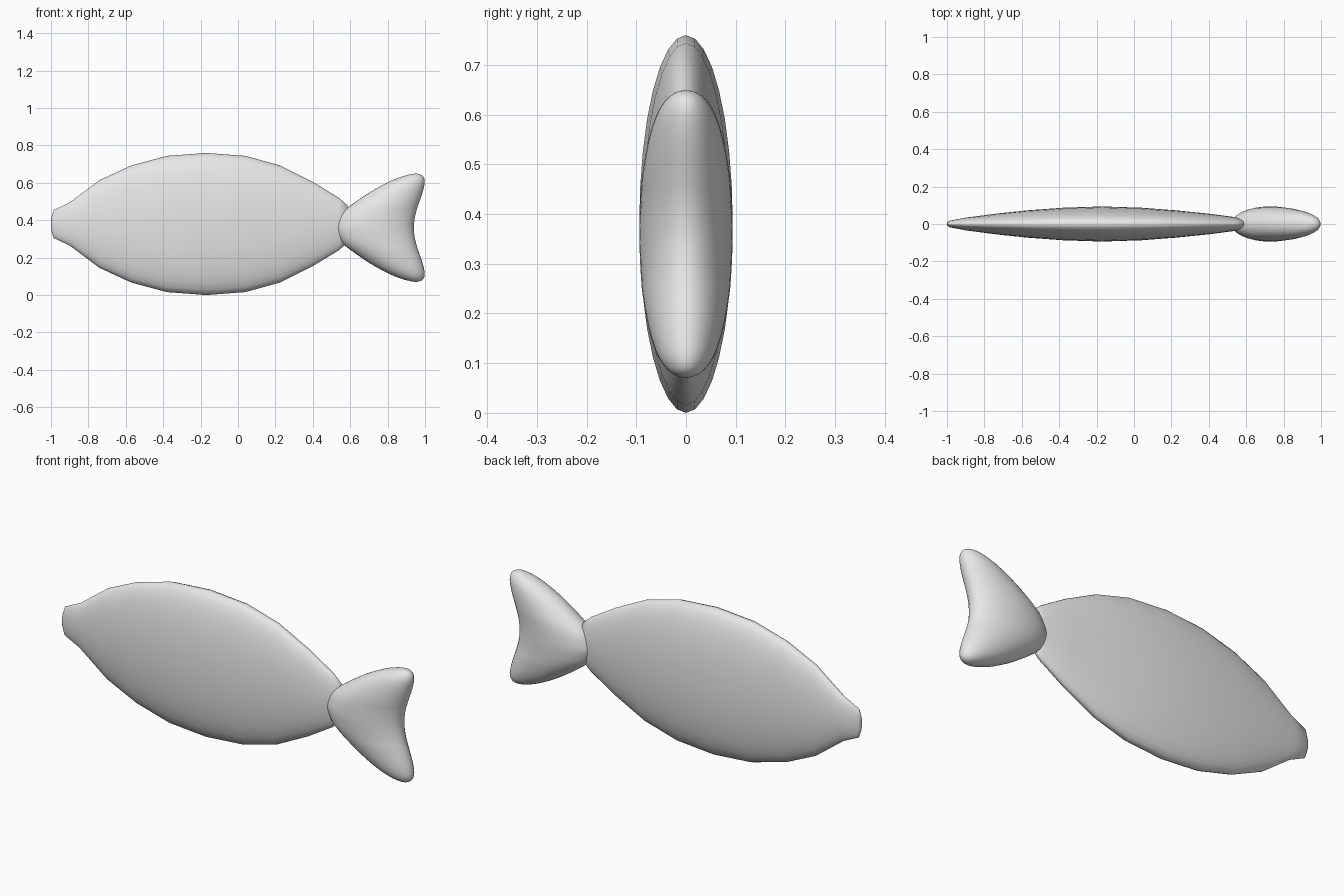
import bpy
import math

cube = bpy.data.objects.get("Cube")
if cube:
    bpy.data.objects.remove(cube, do_unlink=True)

# One plain grey for the whole fish
grey = bpy.data.materials.new("plain grey")
grey.use_nodes = True
grey.diffuse_color = (0.8, 0.8, 0.8, 1)
grey.node_tree.nodes["Principled BSDF"].inputs["Base Color"].default_value = (0.8, 0.8, 0.8, 1)


def loft(name, rings, place, sides=32):
    """Skin elliptical rings; the first and last entries are single pole points."""
    verts = [place(rings[0], 0)]
    for ring in rings[1:-1]:
        verts += [place(ring, math.tau * i / sides) for i in range(sides)]
    verts.append(place(rings[-1], 0))
    last = len(verts) - 1
    count = len(rings) - 2
    faces = []
    for i in range(sides):
        j = (i + 1) % sides
        faces.append((0, 1 + j, 1 + i))
        for r in range(count - 1):
            a = 1 + r * sides
            b = a + sides
            faces.append((a + i, a + j, b + j, b + i))
        end = 1 + (count - 1) * sides
        faces.append((end + i, end + j, last))
    mesh = bpy.data.meshes.new(name)
    mesh.from_pydata(verts, [], faces)
    mesh.validate()
    obj = bpy.data.objects.new(name, mesh)
    bpy.context.collection.objects.link(obj)
    mesh.materials.append(grey)
    bpy.ops.object.select_all(action="DESELECT")
    obj.select_set(True)
    bpy.context.view_layer.objects.active = obj
    bpy.ops.object.mode_set(mode="EDIT")
    bpy.ops.mesh.select_all(action="SELECT")
    bpy.ops.mesh.normals_make_consistent(inside=False)
    bpy.ops.object.mode_set(mode="OBJECT")
    bpy.ops.object.shade_smooth()
    return obj


def smooth_path(points, steps=4):
    """Catmull-Rom sampling through the given stations."""
    out = []
    for k in range(len(points) - 1):
        p0, p1 = points[max(k - 1, 0)], points[k]
        p2, p3 = points[k + 1], points[min(k + 2, len(points) - 1)]
        for s in range(steps):
            t = s / steps
            out.append(tuple(
                0.5 * (2 * b + (c - a) * t + (2 * a - 5 * b + 4 * c - d) * t * t
                       + (3 * b - a - 3 * c + d) * t ** 3)
                for a, b, c, d in zip(p0, p1, p2, p3)))
    return out + [points[-1]]


# Body: stations along the length (x, half height, half width)
body = [(-1, 0, 0), (-0.998, 0.04, 0.009), (-0.985, 0.075, 0.018), (-0.9, 0.115, 0.034),
        (-0.74, 0.235, 0.055), (-0.57, 0.313, 0.073), (-0.38, 0.364, 0.087),
        (-0.17, 0.38, 0.094), (0.04, 0.364, 0.087), (0.225, 0.313, 0.073),
        (0.4, 0.225, 0.055), (0.54, 0.14, 0.037), (0.585, 0.1, 0.025), (0.6, 0, 0)]
loft("body", body,
     lambda r, a: (r[0], r[2] * math.sin(a), 0.38 + r[1] * math.cos(a)))

# Tail fin: stations from mid height to tip (height, front x, back x, half thickness)
upper = [(0, 0.52, 0.94, 0.094), (0.04, 0.53, 0.943, 0.093), (0.08, 0.555, 0.951, 0.091),
         (0.125, 0.61, 0.965, 0.087), (0.19, 0.705, 0.987, 0.075),
         (0.24, 0.795, 0.998, 0.059), (0.27, 0.865, 0.993, 0.04),
         (0.285, 0.92, 0.975, 0.02), (0.29, 0.95, 0.95, 0)]
lower = [(-z, x0, x1, t) for z, x0, x1, t in upper[:0:-1]]


def tail_point(r, a):
    z, x0, x1, t = r
    return ((x0 + x1) / 2 + (x1 - x0) / 2 * math.cos(a), t * math.sin(a), 0.36 + z)


loft("tail_fin", smooth_path(lower + upper), tail_point)
